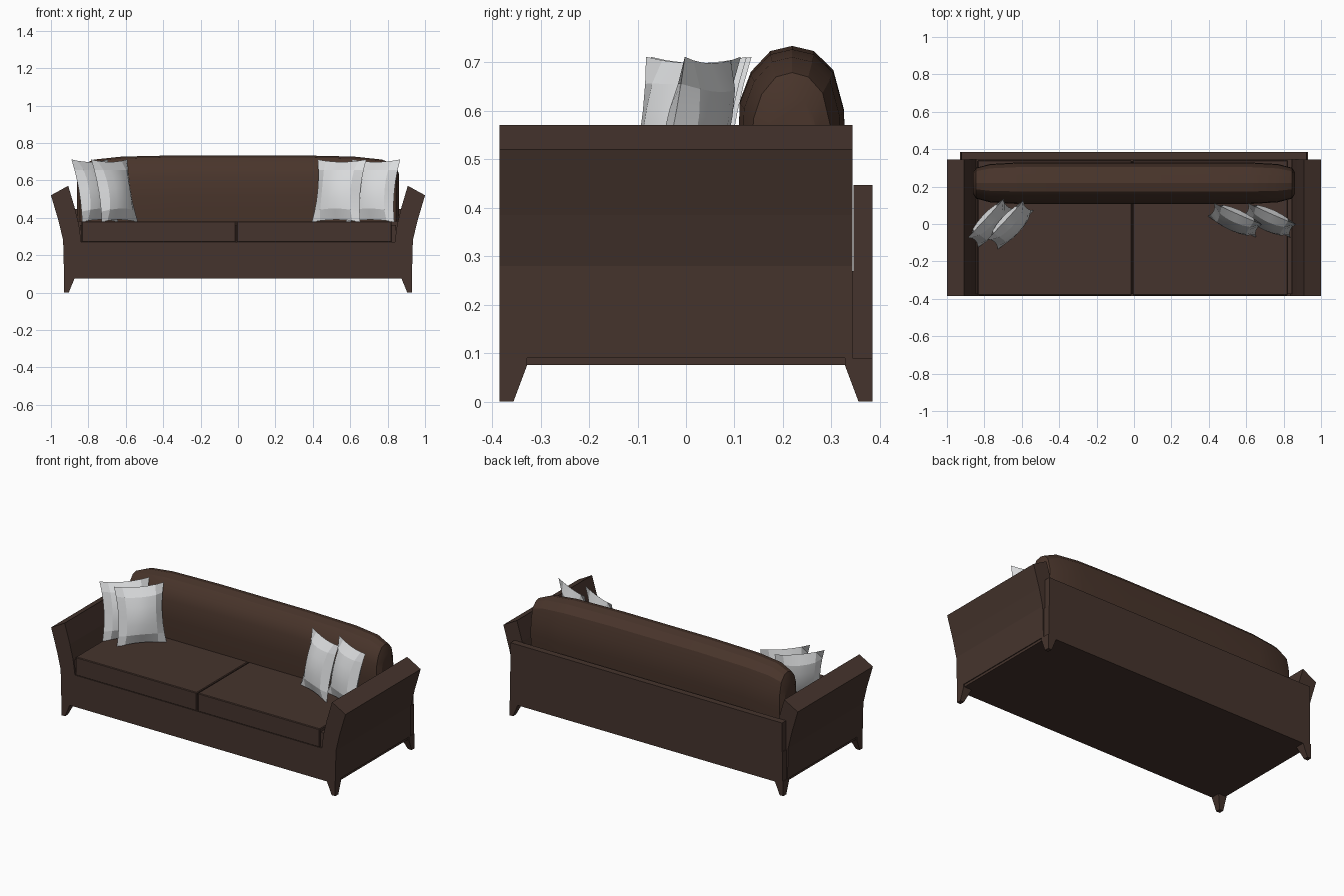
import bpy, bmesh, math
from mathutils import Matrix, Vector

if "Cube" in bpy.data.objects:
    bpy.data.objects.remove(bpy.data.objects["Cube"])


def material(name, rgb):
    m = bpy.data.materials.new(name)
    m.diffuse_color = (*rgb, 1)
    m.use_nodes = True
    m.node_tree.nodes["Principled BSDF"].inputs["Base Color"].default_value = m.diffuse_color
    return m


BROWN = material("dark brown fabric", (0.060, 0.034, 0.026))
WARM = material("warm brown fabric", (0.066, 0.035, 0.024))
PALE = material("pale grey fabric", (0.70, 0.71, 0.72))


def finish(bm, name, mat, smooth=None):
    bmesh.ops.recalc_face_normals(bm, faces=bm.faces)
    me = bpy.data.meshes.new(name)
    bm.to_mesh(me)
    bm.free()
    me.materials.append(mat)
    ob = bpy.data.objects.new(name, me)
    bpy.context.collection.objects.link(ob)
    if smooth:
        bpy.context.view_layer.objects.active = ob
        ob.select_set(True)
        bpy.ops.object.shade_smooth_by_angle(angle=math.radians(smooth))
        ob.select_set(False)
    return ob


def loft(rings, name, mat, smooth=None):
    """Skin a list of equal-length closed rings and cap both ends."""
    bm = bmesh.new()
    vs = [[bm.verts.new(p) for p in r] for r in rings]
    n = len(vs[0])
    for a, b in zip(vs, vs[1:]):
        for i in range(n):
            bm.faces.new((a[i], a[(i + 1) % n], b[(i + 1) % n], b[i]))
    bm.faces.new(vs[0])
    bm.faces.new(vs[-1])
    return finish(bm, name, mat, smooth)


def rect(x0, x1, y0, y1, z):
    return [(x0, y0, z), (x1, y0, z), (x1, y1, z), (x0, y1, z)]


def box(name, x0, x1, y0, y1, z0, z1, mat, bevel=0):
    ob = loft([rect(x0, x1, y0, y1, z0), rect(x0, x1, y0, y1, z1)], name, mat)
    if bevel:
        b = ob.modifiers.new("bevel", 'BEVEL')
        b.width, b.segments = bevel, 1
    return ob


# Base and back panel
box("base", -0.925, 0.925, -0.384, 0.384, 0.075, 0.27, BROWN)
box("back_panel", -0.922, 0.922, 0.346, 0.385, 0.075, 0.447, BROWN)

# Flared arms, profile in x-z, mirrored
arm = [(0.93, 0.09), (0.935, 0.28), (0.96, 0.385), (1.0, 0.52), (0.908, 0.571),
       (0.872, 0.45), (0.85, 0.36), (0.838, 0.27), (0.838, 0.09)]
for s, side in ((-1, "left"), (1, "right")):
    loft([[(s * x, y, z) for x, z in arm] for y in (-0.385, 0.344)],
         side + "_arm", BROWN)
    # Tapered legs, straight on the outside
    for t, end in ((-1, "front"), (1, "back")):
        loft([rect(s * 0.905, s * 0.93, t * 0.356, t * 0.385, 0),
              rect(s * 0.874, s * 0.93, t * 0.328, t * 0.385, 0.075),
              rect(s * 0.874, s * 0.93, t * 0.328, t * 0.385, 0.09)],
             f"{end}_{side}_leg", BROWN)

# Two seat cushions
box("left_seat_cushion", -0.836, -0.013, -0.381, 0.34, 0.268, 0.381, BROWN, 0.004)
box("right_seat_cushion", -0.007, 0.822, -0.381, 0.34, 0.268, 0.381, BROWN, 0.004)
box("seat_fill", -0.845, 0.845, -0.374, 0.344, 0.26, 0.36, BROWN)

# Long rounded back cushion: one section, shrunk toward the ends
section = [(-0.105, 0.0), (-0.112, 0.35), (-0.108, 0.68), (-0.085, 0.85), (-0.045, 0.97),
           (0.0, 1.0), (0.045, 0.97), (0.085, 0.86), (0.107, 0.63), (0.11, 0.35), (0.1, 0.0)]
stations = [(0.862, 0.50, 0.25), (0.845, 0.74, 0.30), (0.77, 0.92, 0.332),
            (0.62, 1.0, 0.348), (0.30, 1.0, 0.355)]
stations = [(-x, w, h) for x, w, h in stations] + stations[::-1]
loft([[(x, 0.219 + y * w, 0.379 + z * h) for y, z in section] for x, w, h in stations],
     "back_cushion", WARM, 25)


# Throw pillows: pinched square with puffed faces
def pillow(name, cx, cy, turn):
    n, half_w, half_h, puff = 6, 0.142, 0.172, 0.052
    bm = bmesh.new()
    mat = (Matrix.Translation((cx, cy, 0.544)) @ Matrix.Rotation(math.radians(turn), 4, 'Z')
           @ Matrix.Rotation(math.radians(-13), 4, 'X'))
    for side in (-1, 1):
        grid = []
        for i in range(n + 1):
            for j in range(n + 1):
                u, v = 2 * i / n - 1, 2 * j / n - 1
                x = u * half_w * (1 - 0.12 * (1 - v * v))
                z = v * half_h * (1 - 0.08 * (1 - u * u))
                y = side * puff * ((1 - u * u) * (1 - v * v)) ** 0.6
                grid.append(bm.verts.new(mat @ Vector((x, y, z))))
        for i in range(n):
            for j in range(n):
                k = i * (n + 1) + j
                bm.faces.new((grid[k], grid[k + 1], grid[k + n + 2], grid[k + n + 1]))
    bmesh.ops.remove_doubles(bm, verts=bm.verts, dist=0.0005)
    finish(bm, name, PALE, 20)


pillow("left_outer_pillow", -0.765, 0.005, 47)
pillow("left_inner_pillow", -0.66, -0.005, 47)
pillow("right_inner_pillow", 0.54, 0.02, -24)
pillow("right_outer_pillow", 0.722, 0.02, -24)
